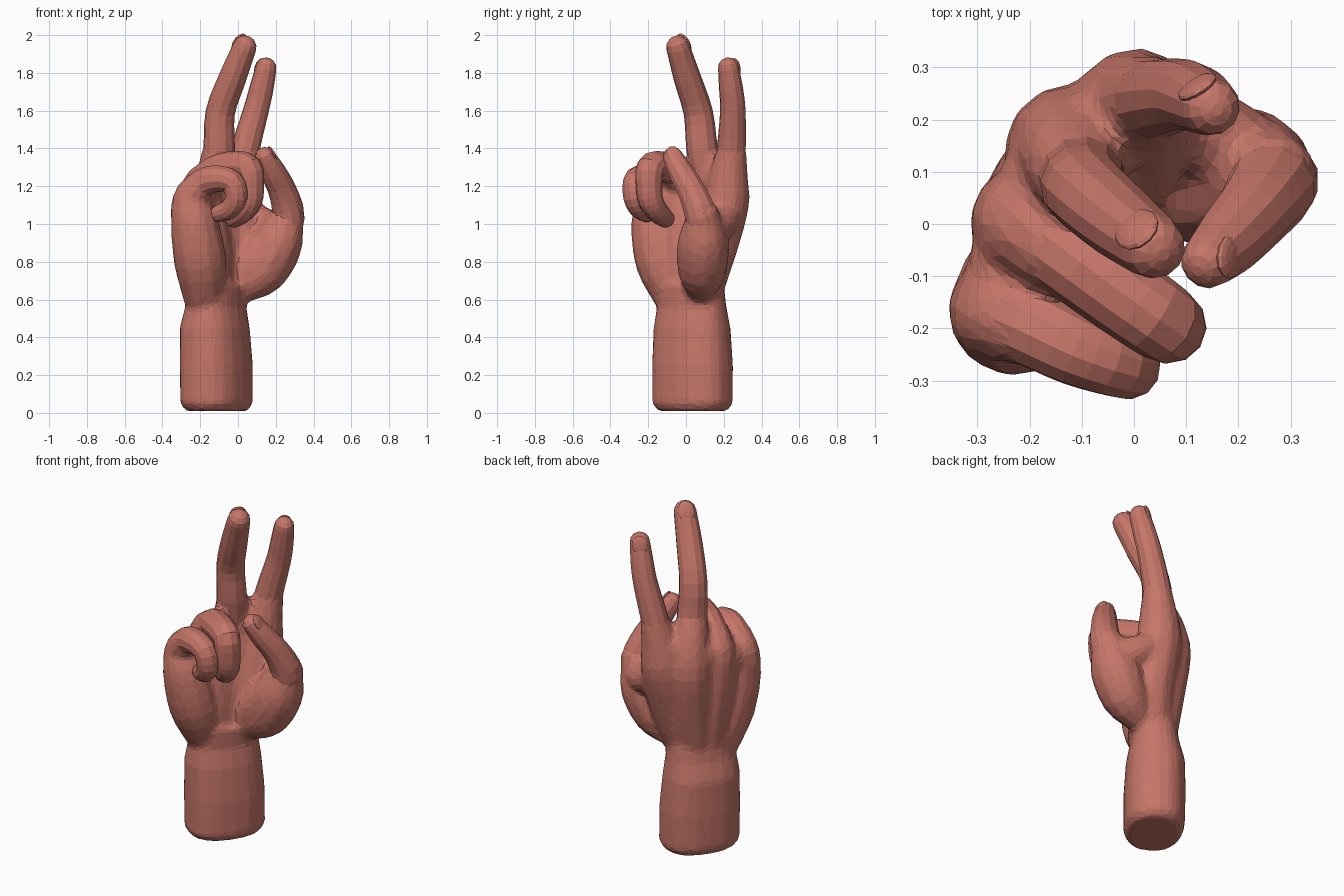
import bpy, bmesh, math
from mathutils import Vector, Matrix

cube = bpy.data.objects.get("Cube")
if cube:
    bpy.data.objects.remove(cube, do_unlink=True)

# One flat skin colour
skin = bpy.data.materials.new("skin")
skin.use_nodes = True
COLOR = (0.56, 0.18, 0.14, 1)
skin.diffuse_color = COLOR
skin.node_tree.nodes["Principled BSDF"].inputs["Base Color"].default_value = COLOR


def finish(bm, name):
    bmesh.ops.recalc_face_normals(bm, faces=bm.faces)
    mesh = bpy.data.meshes.new(name)
    bm.to_mesh(mesh)
    bm.free()
    mesh.materials.append(skin)
    obj = bpy.data.objects.new(name, mesh)
    bpy.context.collection.objects.link(obj)
    return obj


def bridge(bm, rings):
    """Skin a list of vertex rings and close both ends."""
    for a, b in zip(rings, rings[1:]):
        for i in range(len(a)):
            j = (i + 1) % len(a)
            bm.faces.new((a[i], a[j], b[j], b[i]))
    bm.faces.new(rings[0][::-1])
    bm.faces.new(rings[-1])


def resample(pts, steps):
    """Catmull-Rom through (x, y, z, radius) points."""
    p = [Vector(q) for q in pts]
    p = [2 * p[0] - p[1]] + p + [2 * p[-1] - p[-2]]
    out = []
    for a, b, c, d in zip(p, p[1:], p[2:], p[3:]):
        for k in range(steps):
            t = k / steps
            out.append(0.5 * (2 * b + (c - a) * t + (2 * a - 5 * b + 4 * c - d) * t * t
                              + (3 * b - a - 3 * c + d) * t ** 3))
    return out + [p[-2]]


def tube(bm, pts, sides=12, steps=3):
    """Round tapered limb with domed ends."""
    path = resample(pts, steps)
    axis = [q.to_3d() for q in path]
    stations = [(c, q.w) for c, q in zip(axis, path)]
    first, last = (axis[0] - axis[1]).normalized(), (axis[-1] - axis[-2]).normalized()
    dome = [(0.5, 0.88), (0.85, 0.55), (0.98, 0.2)]
    r0, r1 = path[0].w, path[-1].w
    stations = ([(axis[0] + first * r0 * d, r0 * s) for d, s in reversed(dome)] + stations
                + [(axis[-1] + last * r1 * d, r1 * s) for d, s in dome])
    side, rings = Vector((0.8, -0.6, 0)), []
    for i, (c, r) in enumerate(stations):
        t = (stations[min(i + 1, len(stations) - 1)][0] - stations[max(i - 1, 0)][0]).normalized()
        side = (side - t * side.dot(t)).normalized()
        other = t.cross(side)
        ring = []
        for k in range(sides):
            a = math.tau * k / sides
            ring.append(bm.verts.new(c + r * (side * math.cos(a) + other * math.sin(a))))
        rings.append(ring)
    bridge(bm, rings)


def limb(name, pts):
    bm = bmesh.new()
    tube(bm, pts)
    return finish(bm, name)


# Forearm: turned oval sections (height, centre x, centre y, wide, thin)
body = bmesh.new()
turn = Matrix.Rotation(math.radians(57), 3, "Z")
rings = []
for z, cx, cy, wide, thin in [(0.01, -0.113, 0.035, 0.19, 0.14), (0.05, -0.113, 0.035, 0.222, 0.165),
                              (0.25, -0.115, 0.035, 0.222, 0.168), (0.45, -0.123, 0.032, 0.212, 0.16),
                              (0.56, -0.118, 0.03, 0.195, 0.135), (0.68, -0.11, 0.02, 0.19, 0.13)]:
    ring = []
    for k in range(20):
        c, s = math.cos(math.tau * k / 20), math.sin(math.tau * k / 20)
        p = Vector((wide * math.copysign(abs(c) ** 0.85, c), thin * math.copysign(abs(s) ** 0.85, s), 0))
        ring.append(body.verts.new(turn @ p + Vector((cx, cy, z))))
    rings.append(ring)
bridge(body, rings)

# Palm: hand bones running into the finger roots, thumb mound, then webs
for bone in [
    [(-0.18, -0.06, 0.62, 0.115), (-0.2, -0.13, 0.8, 0.14), (-0.23, -0.165, 1.0, 0.128),
     (-0.25, -0.17, 1.13, 0.1), (-0.2, -0.2, 1.21, 0.078)],
    [(-0.14, 0, 0.64, 0.125), (-0.16, 0, 0.85, 0.135), (-0.19, 0, 1.05, 0.125),
     (-0.2, 0, 1.19, 0.105), (-0.13, -0.055, 1.27, 0.088)],
    [(-0.1, 0.06, 0.64, 0.125), (-0.1, 0.1, 0.85, 0.135), (-0.12, 0.14, 1.1, 0.13),
     (-0.12, 0.13, 1.25, 0.105), (-0.103, 0.09, 1.38, 0.088)],
    [(-0.05, 0.09, 0.64, 0.105), (-0.01, 0.14, 0.85, 0.125), (0, 0.21, 1.1, 0.125),
     (0.015, 0.225, 1.25, 0.105), (0.036, 0.24, 1.38, 0.082)],
    [(0.02, 0.08, 0.66, 0.085), (0.13, 0.085, 0.75, 0.13), (0.208, 0.09, 0.9, 0.138), (0.262, 0.09, 1.04, 0.092)],
    [(0.02, 0.05, 0.68, 0.07), (0.06, 0.05, 0.78, 0.08), (0.12, 0.06, 0.88, 0.08)],
    [(0.22, 0.12, 0.97, 0.09), (0.13, 0.18, 1.0, 0.09), (0.03, 0.22, 1.07, 0.08)],
    [(-0.2, 0.0, 1.15, 0.1), (-0.13, 0.12, 1.2, 0.1), (0.01, 0.22, 1.25, 0.09)],
    [(-0.24, -0.15, 1.1, 0.1), (-0.2, -0.01, 1.15, 0.1)],
]:
    tube(body, bone)
palm = finish(body, "palm_and_forearm")
remesh = palm.modifiers.new("blend", "REMESH")
remesh.mode = "VOXEL"
remesh.voxel_size = 0.016
smooth = palm.modifiers.new("soften", "SMOOTH")
smooth.factor = 0.5
smooth.iterations = 7
facets = palm.modifiers.new("facets", "DECIMATE")
facets.ratio = 0.11

# Fingers
limb("index_finger", [(0.01, 0.225, 1.22, 0.085), (0.04, 0.24, 1.4, 0.077), (0.095, 0.248, 1.6, 0.068),
                      (0.125, 0.238, 1.72, 0.064), (0.148, 0.225, 1.825, 0.056)])
limb("middle_finger", [(-0.12, 0.12, 1.22, 0.09), (-0.1, 0.085, 1.4, 0.084), (-0.094, 0.065, 1.59, 0.078),
                       (-0.03, 0.008, 1.77, 0.073), (0.035, -0.042, 1.935, 0.063)])
limb("ring_finger", [(-0.2, 0.0, 1.19, 0.088), (-0.12, -0.06, 1.28, 0.084), (-0.02, -0.135, 1.305, 0.08),
                     (0.055, -0.188, 1.295, 0.076), (0.068, -0.195, 1.2, 0.07),
                     (0.062, -0.185, 1.12, 0.066), (0.025, -0.15, 1.065, 0.06), (-0.02, -0.11, 1.03, 0.05)])
limb("little_finger", [(-0.25, -0.175, 1.15, 0.08), (-0.19, -0.2, 1.215, 0.077), (-0.11, -0.24, 1.24, 0.072),
                       (-0.03, -0.27, 1.22, 0.064), (-0.01, -0.272, 1.14, 0.06),
                       (-0.045, -0.245, 1.08, 0.054), (-0.1, -0.21, 1.055, 0.046)])
limb("thumb", [(0.21, 0.1, 0.92, 0.11), (0.265, 0.082, 1.04, 0.09), (0.237, 0.032, 1.17, 0.076),
               (0.183, -0.03, 1.28, 0.067), (0.145, -0.068, 1.352, 0.055)])


# Nails: thin domed plates on the backs of the fingertips
def nail(name, tip, along, back, r):
    along = Vector(along).normalized()
    back = Vector(back)
    back = (back - along * back.dot(along)).normalized()
    frame = Matrix((along.cross(back), along, back)).transposed().to_4x4()
    frame.translation = Vector(tip) + back * r * 0.8
    bm = bmesh.new()
    bmesh.ops.create_uvsphere(bm, u_segments=12, v_segments=8, radius=r)
    bmesh.ops.transform(bm, verts=bm.verts, matrix=frame @ Matrix.Diagonal((0.74, 0.98, 0.25, 1)))
    finish(bm, name)


nail("index_nail", (0.146, 0.226, 1.815), (0.25, -0.1, 1), (-0.5, 0.7, 0), 0.057)
nail("middle_nail", (0.035, -0.042, 1.93), (0.39, -0.32, 0.86), (-0.7, 0.7, 0), 0.063)
nail("thumb_nail", (0.147, -0.066, 1.345), (-0.4, -0.4, 0.8), (0.8, 0.1, 0.4), 0.055)
